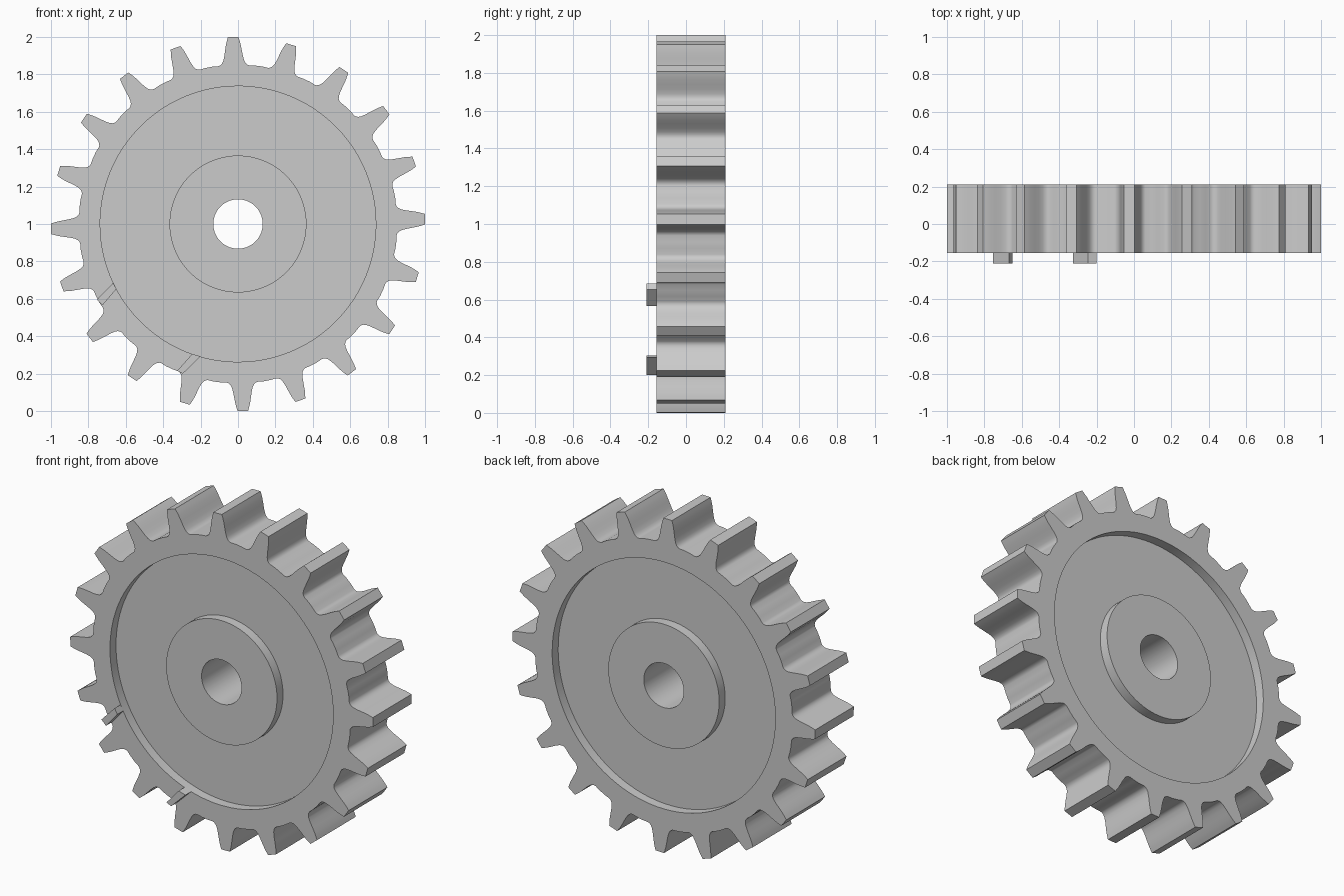
import bpy, bmesh, math

if "Cube" in bpy.data.objects:
    bpy.data.objects.remove(bpy.data.objects["Cube"])

TEETH = 20
PHASE = math.radians(1.5)
FRONT, BACK, DEPTH = -0.155, 0.21, 0.057
R_BORE, R_HUB, R_RIM = 0.132, 0.366, 0.737

metal = bpy.data.materials.new("grey_metal")
metal.diffuse_color = (0.6, 0.6, 0.6, 1)
metal.use_nodes = True
metal.node_tree.nodes["Principled BSDF"].inputs["Base Color"].default_value = metal.diffuse_color


def finish(bm, name):
    bmesh.ops.recalc_face_normals(bm, faces=bm.faces)
    mesh = bpy.data.meshes.new(name)
    bm.to_mesh(mesh)
    bm.free()
    mesh.materials.append(metal)
    obj = bpy.data.objects.new(name, mesh)
    bpy.context.collection.objects.link(obj)
    return obj


# Tooth flank: radius and half angle in degrees, from root fillet to tip
flank = [(0.850, 5.6), (0.853, 4.9), (0.861, 4.2), (0.875, 3.65), (0.90, 3.15),
         (0.93, 2.75), (0.96, 2.35), (0.98, 2.0), (1.0, 1.6)]
tooth = [(r, -a) for r, a in flank] + [(r, a) for r, a in reversed(flank)]
tooth += [(0.852, 7.8), (0.852, 10.2)]
outline = [(r, PHASE + math.radians(a + 360 / TEETH * i))
           for i in range(TEETH) for r, a in tooth]

# Gear body: rings from the bore over the front, teeth and back (None = tooth outline)
rings = [(R_BORE, FRONT), (R_HUB, FRONT), (R_HUB, FRONT + DEPTH),
         (R_RIM, FRONT + DEPTH), (R_RIM, FRONT), (None, FRONT),
         (None, BACK), (R_RIM, BACK), (R_RIM, BACK - DEPTH),
         (R_HUB, BACK - DEPTH), (R_HUB, BACK), (R_BORE, BACK)]
bm = bmesh.new()
loops = []
for radius, y in rings:
    loops.append([bm.verts.new(((radius or r) * math.cos(a), y,
                                1 + (radius or r) * math.sin(a)))
                  for r, a in outline])
n = len(outline)
for k, lower in enumerate(loops):
    upper = loops[(k + 1) % len(loops)]
    for i in range(n):
        j = (i + 1) % n
        bm.faces.new((lower[i], lower[j], upper[j], upper[i]))
gear = finish(bm, "gear_wheel")
bpy.context.view_layer.objects.active = gear
gear.select_set(True)
bpy.ops.object.shade_smooth_by_angle(angle=math.radians(35))


# Small raised tabs on the front rim
def tab(name, corners):
    bm = bmesh.new()
    face = bm.faces.new([bm.verts.new((x, -0.21, z)) for x, z in corners])
    ext = bmesh.ops.extrude_face_region(bm, geom=[face], use_keep_orig=True)
    verts = [v for v in ext["geom"] if isinstance(v, bmesh.types.BMVert)]
    bmesh.ops.translate(bm, verts=verts, vec=(0, 0.06, 0))
    finish(bm, name)


tab("upper_tab", [(-0.755, 0.595), (-0.668, 0.685), (-0.65, 0.653), (-0.725, 0.565)])
tab("lower_tab", [(-0.325, 0.215), (-0.245, 0.305), (-0.20, 0.292), (-0.295, 0.20)])
